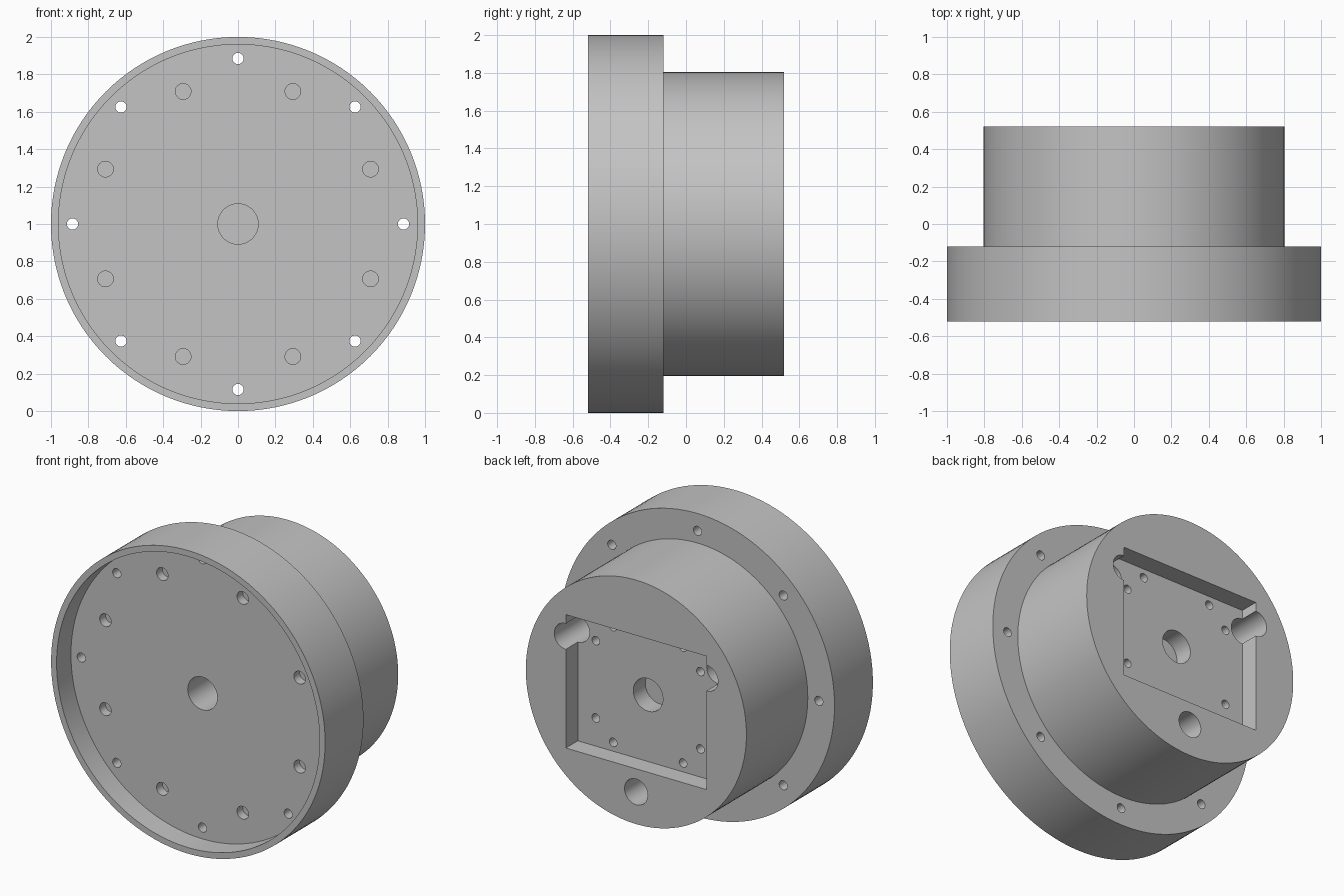
import bpy
import bmesh
from math import cos, sin, pi, radians
from mathutils import Matrix

cube = bpy.data.objects.get("Cube")
if cube:
    bpy.data.objects.remove(cube, do_unlink=True)

CENTRE_Z = 1.0
FRONT, FLOOR, STEP, BACK = -0.52, -0.37, -0.12, 0.52
POCKET = 0.395  # depth position of the square pocket floor

grey = bpy.data.materials.new("plain grey")
grey.use_nodes = True
colour = (0.55, 0.55, 0.55, 1)
grey.diffuse_color = colour
grey.node_tree.nodes["Principled BSDF"].inputs["Base Color"].default_value = colour


def make_object(name, bm):
    bmesh.ops.recalc_face_normals(bm, faces=bm.faces[:])
    mesh = bpy.data.meshes.new(name)
    bm.to_mesh(mesh)
    bm.free()
    mesh.materials.append(grey)
    obj = bpy.data.objects.new(name, mesh)
    bpy.context.collection.objects.link(obj)
    return obj


def lathe(name, profile, sides):
    """Turn (radius, y) points about the y axis and cap both ends."""
    bm = bmesh.new()
    rings = []
    for r, y in profile:
        angles = [2 * pi * i / sides for i in range(sides)]
        rings.append([bm.verts.new((r * cos(a), y, CENTRE_Z + r * sin(a))) for a in angles])
    for a, b in zip(rings, rings[1:]):
        for i in range(sides):
            j = (i + 1) % sides
            bm.faces.new((a[i], a[j], b[j], b[i]))
    bm.faces.new(rings[0])
    bm.faces.new(rings[-1])
    return make_object(name, bm)


def add_drill(bm, x, z, radius, y0, y1, sides=32):
    """Cylinder along y, placed relative to the axis of the body."""
    place = Matrix.Translation((x, (y0 + y1) / 2, CENTRE_Z + z)) @ Matrix.Rotation(pi / 2, 4, "X")
    bmesh.ops.create_cone(bm, cap_ends=True, segments=sides, radius1=radius,
                          radius2=radius, depth=abs(y1 - y0), matrix=place)


def add_drill_ring(bm, angles, pitch, radius, y0, y1):
    for deg in angles:
        a = radians(deg)
        add_drill(bm, pitch * cos(a), pitch * sin(a), radius, y0, y1)


def cut(body, cutter):
    cutter.hide_render = True
    mod = body.modifiers.new(cutter.name, "BOOLEAN")
    mod.operation = "DIFFERENCE"
    mod.solver = "EXACT"
    mod.object = cutter
    bpy.context.view_layer.objects.active = body
    bpy.ops.object.modifier_apply(modifier=mod.name)
    bpy.data.objects.remove(cutter, do_unlink=True)


# Turned body: recessed front flange and narrower rear drum
body = lathe("flanged_housing", [
    (0.96, FLOOR), (0.96, FRONT), (1, FRONT), (1, STEP), (0.805, STEP), (0.805, BACK)], 128)

# Rectangular rear pocket
bm = bmesh.new()
bmesh.ops.create_cube(bm, size=1, matrix=Matrix.Translation((0, POCKET + 0.2, CENTRE_Z))
                      @ Matrix.Diagonal((1.026, 0.4, 0.88, 1)))
cut(body, make_object("pocket_cutter", bm))

# Front holes: through bolts, shallow blind holes, central bore
bm = bmesh.new()
eighths = [45 * i for i in range(8)]
add_drill_ring(bm, eighths, 0.885, 0.03, FLOOR - 0.05, STEP + 0.05)
add_drill_ring(bm, [a + 22.5 for a in eighths], 0.767, 0.042, FLOOR - 0.05, FLOOR + 0.06)
add_drill(bm, 0, 0, 0.108, FLOOR - 0.05, 0.1, 48)
cut(body, make_object("front_hole_cutter", bm))

# Rear holes: three large sockets, central recess, eight screw holes
bm = bmesh.new()
add_drill_ring(bm, (30, 150, 270), 0.592, 0.085, BACK + 0.05, 0.0)
add_drill(bm, 0, 0, 0.108, BACK + 0.05, POCKET - 0.125, 48)
for corner in (45, 135, 225, 315):
    add_drill_ring(bm, (corner - 11.25, corner + 11.25), 0.459, 0.028, BACK + 0.05, POCKET - 0.2)
cut(body, make_object("rear_hole_cutter", bm))

# Smooth round walls, crisp rims
bpy.ops.object.select_all(action="DESELECT")
body.select_set(True)
bpy.context.view_layer.objects.active = body
bpy.ops.object.shade_smooth_by_angle(angle=radians(30))
